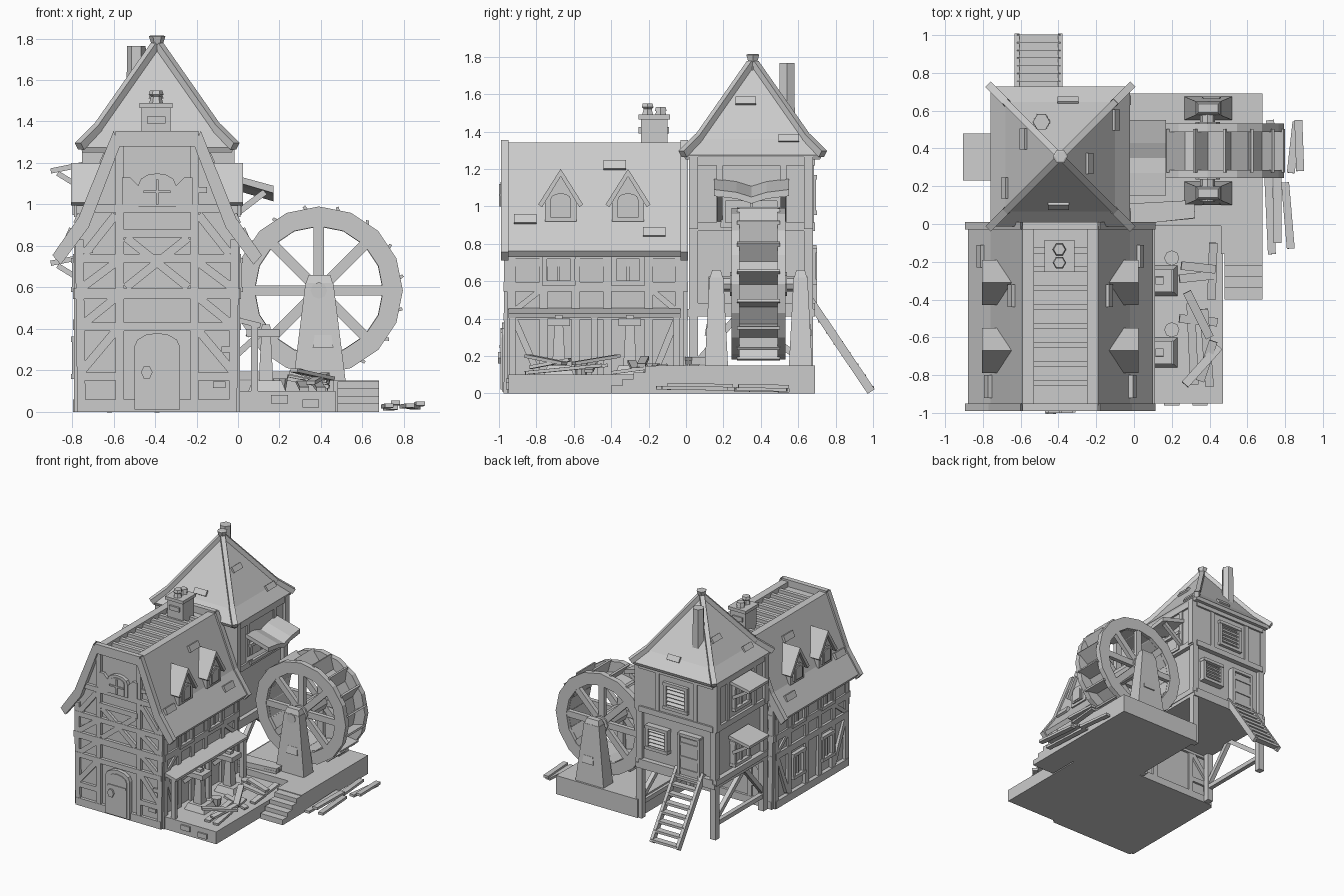
import bpy, math, random
from mathutils import Vector as V
random.seed(4)
CX = -0.39  # house centre line


def mesh(name, verts, faces):
    me = bpy.data.meshes.new(name)
    me.from_pydata([tuple(v) for v in verts], [], faces)
    me.update()
    ob = bpy.data.objects.new(name, me)
    bpy.context.collection.objects.link(ob)
    return ob


def loft(name, rings, caps=True):
    n, m = len(rings[0]), len(rings)
    faces = [(i*n+j, i*n+(j+1) % n, (i+1)*n+(j+1) % n, (i+1)*n+j) for i in range(m-1) for j in range(n)]
    if caps:
        faces += [tuple(range(n))[::-1], tuple(range((m-1)*n, m*n))]
    else:
        faces += [((m-1)*n+j, (m-1)*n+(j+1) % n, (j+1) % n, j) for j in range(n)]
    return mesh(name, [v for r in rings for v in r], faces)


def box(name, x0, x1, y0, y1, z0, z1, t=0, ty=None):
    ty = t if ty is None else ty
    sq = lambda a, b, z: [(x0+a, y0+b, z), (x1-a, y0+b, z), (x1-a, y1-b, z), (x0+a, y1-b, z)]
    return loft(name, [sq(0, 0, z0), sq(t, ty, z1)])


def beam(name, p, q, w, d, n=(0, 0, 1)):
    p, q, n = V(p), V(q), V(n)
    z = (q-p).normalized()
    x = n.cross(z).normalized()*w/2
    y = z.cross(x).normalized()*d/2
    return loft(name, [[c-x-y, c+x-y, c+x+y, c-x+y] for c in (p, q)])


def extrude_y(name, pts, y0, y1):
    return loft(name, [[(x, y, z) for x, z in pts] for y in (y1, y0)])


def poly(name, x, y, levels, n=6):
    return loft(name, [[(x+r*math.cos(2*math.pi*i/n), y+r*math.sin(2*math.pi*i/n), z) for i in range(n)]
                       for r, z in levels])


class Wall:  # local wall frame: u along, v up, d out
    def __init__(s, o, u, n):
        s.o, s.u, s.n = V(o), V(u), V(n)

    def at(s, u, v, d=0):
        return s.o + s.u*u + V((0, 0, v)) + s.n*d

    def timber(s, name, u0, v0, u1, v1, w=0.04, d=0.04):
        beam(name, s.at(u0, v0), s.at(u1, v1), w, d, s.n)

    def panel(s, name, pts, d0, d1):
        loft(name, [[s.at(u, v, d) for u, v in pts] for d in (d0, d1)])

    def window(s, u, v, w, h, slats=0):
        for k in (-1, 1):
            s.timber('window_jamb', u+k*w/2, v-h/2, u+k*w/2, v+h/2, 0.025, 0.06)
            s.timber('window_rail', u-w/2-0.015, v+k*h/2, u+w/2+0.015, v+k*h/2, 0.025, 0.07)
        s.timber('window_pane', u, v-h/2, u, v+h/2, w, 0.015)
        if slats:
            for i in range(slats):
                c = v-h/2+h*(i+1)/(slats+1)
                beam('louvre', s.at(u-w/2, c, 0.015), s.at(u+w/2, c, 0.015), h/slats*0.7, 0.01, s.n+V((0, 0, 1)))
        else:
            s.timber('window_bar', u, v-h/2, u, v+h/2, 0.014, 0.04)

    def arch(s, name, u, v, w, h, d0, d1):
        r = w/2
        k = [(u+r*math.cos(math.pi*i/6), v+h-r*0.6+r*0.6*math.sin(math.pi*i/6)) for i in range(7)]
        s.panel(name, [(u-r, v), (u+r, v)]+k, d0, d1)


mir = lambda x: 2*CX-x

# house body, roof shell and barge boards
half = [(-0.02, 0), (0.0, 0.58), (0.005, 0.83), (-0.06, 0.93), (-0.21, 1.3)]
extrude_y('house_body', half+[(mir(x), z) for x, z in half[::-1]], -0.95, -0.01)
slope = [(-0.19, 1.34), (-0.02, 0.93), (0.1, 0.76), (0.08, 0.73), (-0.05, 0.91), (-0.22, 1.3), (-0.25, 1.3), (-0.25, 1.34)]
out = [(-0.18, 1.355), (-0.01, 0.935), (0.115, 0.755)]
inn = [(0.075, 0.71), (-0.06, 0.89), (-0.21, 1.28)]
for m in (lambda x: x, mir):
    extrude_y('roof_slope', [(m(x), z) for x, z in slope], -0.96, -0.01)
    for y in (-0.99, -0.03):
        extrude_y('barge_board', [(m(x), z) for x, z in out+inn], y, y+0.04)
for y in (-0.99, -0.03):
    box('barge_top', mir(-0.19), -0.19, y, y+0.04, 1.28, 1.355)
for i in range(8):
    y = -0.84+i*0.1
    box('roof_batten', -0.53, -0.25, y-0.015, y+0.015, 1.295, 1.325)

# dormers and loose shingles on both slopes
for s in (1, -1):
    X = lambda x: x if s > 0 else mir(x)
    for y in (-0.67, -0.31):
        w = Wall((X(0.0), y, 0), (0, 1, 0), (s, 0, 0))
        loft('dormer_body', [[(X(x), y+a, z) for a, z in ((-0.085, 0.92), (0.085, 0.92), (0.085, 1.05), (0, 1.16), (-0.085, 1.05))]
                             for x in (-0.12, 0.0)])
        for k in (-1, 1):
            loft('dormer_roof', [[(X(x), y+k*a, z) for a, z in ((0, 1.2), (0.12, 1.01), (0.1, 0.995), (0, 1.16))]
                                 for x in (-0.14, 0.025)])
        w.arch('dormer_window_frame', 0, 0.94, 0.11, 0.13, 0, 0.012)
        w.arch('dormer_window', 0, 0.95, 0.08, 0.1, 0, 0.018)
    for y, x, z in ((-0.86, -0.01, 0.93), (-0.38, -0.135, 1.22), (-0.17, 0.03, 0.86)):
        n = V((s*0.9, 0, 0.4))
        beam('loose_shingle', (X(x), y-0.06, z), (X(x), y+0.06, z), 0.05, 0.03, n)

# house chimney
box('house_chimney', -0.465, -0.325, -0.24, -0.1, 1.28, 1.48)
box('chimney_cap', -0.475, -0.315, -0.255, -0.085, 1.465, 1.49)
box('chimney_brick', -0.44, -0.35, -0.255, -0.09, 1.39, 1.425)
for y, h in ((-0.205, 1.55), (-0.135, 1.53)):
    poly('chimney_pot', -0.395, y, [(0.036, 1.48), (0.025, 1.52), (0.036, h-0.02), (0.03, h)])

# front half timbering
F = Wall((CX, -0.955, 0), (1, 0, 0), (0, -1, 0))
B = Wall((CX, -0.01, 0), (1, 0, 0), (0, 1, 0))
for W in (F, B):
    for z, u, t in ((0.03, 0.38, 0.06), (0.41, 0.385, 0.04), (0.57, 0.4, 0.05), (0.74, 0.39, 0.04), (0.98, 0.3, 0.04)):
        W.timber('front_rail', -u, z, u, z, t)
    for k in (-1, 1):
        for seg in ((0.365, 0, 0.375, 0.83), (0.18, 0.02, 0.18, 1.29), (0.365, 0.17, 0.2, 0.17), (0.36, 0.42, 0.2, 0.55),
                    (0.36, 0.2, 0.2, 0.39), (0.36, 0.6, 0.2, 0.72), (0.15, 0.6, -0.15, 0.84), (0.35, 0.76, 0.2, 0.95)):
            W.timber('front_timber', k*seg[0], seg[1], k*seg[2], seg[3], 0.04, 0.035)
    W.timber('front_rail_attic', -0.17, 0.86, 0.17, 0.86, 0.04)
F.arch('door_frame', 0, 0.01, 0.22, 0.37, 0, 0.03)
F.arch('front_door', 0, 0.02, 0.17, 0.33, 0, 0.036)
F.timber('door_strap', -0.08, 0.25, 0.08, 0.25, 0.015, 0.085)
F.panel('door_lock', [(-0.05+0.028*math.cos(i*math.pi/3), 0.19+0.035*math.sin(i*math.pi/3)) for i in range(6)], 0.03, 0.05)
F.arch('attic_window_frame', 0, 0.99, 0.18, 0.16, 0, 0.03)
F.arch('attic_window', 0, 1.0, 0.13, 0.13, 0, 0.036)
F.timber('attic_bar', 0, 1.0, 0, 1.12, 0.012, 0.09)
F.timber('attic_bar', -0.065, 1.06, 0.065, 1.06, 0.012, 0.09)
for k in (-1, 1):
    F.panel('attic_shutter', [(k*0.09, 0.99), (k*0.17, 0.99), (k*0.17, 1.13), (k*0.13, 1.13), (k*0.09, 1.09)], 0, 0.025)
for u, z in ((0.3, 0.13), (0.34, 0.3), (-0.34, 0.78), (0.21, 1.07)):
    F.panel('stone', [(u-0.03, z-0.015), (u+0.03, z-0.015), (u+0.03, z+0.015), (u-0.03, z+0.015)], 0, 0.015)

# house side timbering
for s in (1, -1):
    W = Wall((-0.01 if s > 0 else mir(-0.01), 0, 0), (0, 1, 0), (s, 0, 0))
    for z, t in ((0.03, 0.06), (0.42, 0.05), (0.57, 0.05), (0.74, 0.04)):
        W.timber('side_rail', -0.95, z, -0.02, z, t, 0.05)
    for u in (-0.935, -0.76, -0.59, -0.42, -0.2, -0.035):
        W.timber('side_post', u, 0, u, 0.8, 0.045)
    for u in (-0.68, -0.31):
        W.window(u, 0.66, 0.15, 0.14)
        if s < 0:
            W.window(u, 0.26, 0.13, 0.18)
    for u0, u1 in ((-0.92, -0.78), (-0.05, -0.18)):
        W.timber('side_brace', u0, 0.4, u1, 0.08, 0.035)
        W.timber('side_brace', u0, 0.44, u1, 0.55, 0.03)

# work deck, wheel plinth and steps
box('deck', -0.02, 0.47, -0.95, 0, 0, 0.1)
box('wheel_plinth', -0.05, 0.68, -0.01, 0.69, 0, 0.15)
box('plinth_front', 0.46, 0.68, -0.16, 0, 0, 0.15)
for i in range(4):
    box('step', 0.48, 0.68, -0.22-i*0.06, -0.15-i*0.06, 0, 0.145-i*0.034)
for x, z in ((0.35, 0.04), (0.2, 0.06)):
    box('deck_stone', x-0.04, x+0.04, -0.962, -0.94, z-0.02, z+0.02)

# lean-to shelf and the two work stands below it
beam('lean_to_roof', (0.05, -0.95, 0.43), (0.05, -0.03, 0.43), 0.12, 0.025, (0.25, 0, 1))
for y in (-0.68, -0.3):
    box('stand_base', 0.05, 0.23, y-0.08, y+0.08, 0.1, 0.15, 0.02)
    box('stand_post', 0.1, 0.17, y-0.035, y+0.035, 0.15, 0.42, 0.015)
    box('stand_head', 0.04, 0.2, y-0.06, y+0.06, 0.36, 0.4)
    beam('stand_brace', (0.0, y, 0.28), (0.11, y, 0.38), 0.03, 0.03, (0, 1, 0))
    poly('bucket', 0.2, y+0.12, [(0.03, 0.1), (0.04, 0.16)], 8)
for y in (-0.93, -0.49, -0.05):
    beam('lean_to_post', (0.08, y, 0.1), (0.08, y, 0.42), 0.035, 0.035, (1, 0, 0))

# scattered and stacked planks
for x0, y0, x1, y1, z in ((0.24, -0.29, 0.43, -0.27, 0.14), (0.25, -0.22, 0.43, -0.24, 0.16), (0.28, -0.36, 0.4, -0.6, 0.17),
                          (0.42, -0.1, 0.41, -0.4, 0.12), (0.3, -0.42, 0.32, -0.85, 0.12), (0.42, -0.62, 0.35, -0.83, 0.15),
                          (0.27, -0.85, 0.45, -0.65, 0.17), (0.37, -0.45, 0.4, -0.86, 0.12), (0.24, -0.5, 0.44, -0.52, 0.13)):
    beam('deck_plank', (x0, y0, z+0.03), (x1, y1, z-0.01), 0.045, 0.018)
for i in range(6):
    a = random.uniform(-0.02, 0.02)
    beam('stacked_plank', (-0.02, 0.03+0.03*(i % 3)+a, 0.165+0.02*(i//3)), (0.32, 0.04+0.03*(i % 3)-a, 0.165+0.02*(i//3)), 0.045, 0.02)
for x0, y0, x1, y1, z in ((0.73, -0.16, 0.71, 0.27, 0.03), (0.76, -0.1, 0.76, 0.25, 0.045), (0.83, -0.13, 0.8, 0.22, 0.03),
                          (0.88, 0.28, 0.87, 0.55, 0.04), (0.83, 0.27, 0.86, 0.54, 0.025), (0.75, 0.26, 0.72, 0.55, 0.02)):
    beam('ground_plank', (x0, y0, z), (x1, y1, z-0.005), 0.042, 0.02)

# tower body on stilts
box('tower_lower', -0.71, -0.06, 0.04, 0.65, 0.43, 0.9)
box('tower_upper', -0.73, -0.04, 0.02, 0.675, 0.88, 1.28)
box('tower_floor', -0.74, -0.03, 0.0, 0.69, 0.41, 0.45)
for x in (-0.715, -0.055):
    for y in (0.04, 0.655):
        beam('tower_stilt', (x, y, 0), (x, y, 0.9), 0.05, 0.05, (1, 0, 0))
        beam('tower_corner', (x+(x-CX)*0.04, y, 0.88), (x+(x-CX)*0.04, y, 1.27), 0.05, 0.05, (1, 0, 0))
    beam('stilt_tie', (x, 0, 0.12), (x, 0.66, 0.12), 0.035, 0.035)
    beam('stilt_brace', (x, 0.64, 0.16), (x, 0.3, 0.42), 0.035, 0.035, (1, 0, 0))
    beam('stilt_brace', (x, 0.02, 0.12), (x, 0.28, 0.42), 0.035, 0.035, (1, 0, 0))
TR = Wall((-0.05, 0.35, 0), (0, 1, 0), (1, 0, 0))
TL = Wall((-0.725, 0.35, 0), (0, 1, 0), (-1, 0, 0))
TB = Wall((CX, 0.665, 0), (1, 0, 0), (0, 1, 0))
for W in (TR, TL, TB):
    for z in (0.46, 0.89, 1.24):
        W.timber('tower_rail', -0.33, z, 0.33, z, 0.045, 0.05)
    for k in (-1, 1):
        W.timber('tower_post', k*0.17, 0.88, k*0.17, 1.25, 0.035)
TB.window(0, 1.06, 0.19, 0.19, 5)
TB.window(0.17, 0.68, 0.17, 0.17, 5)
TB.timber('back_door', -0.12, 0.44, -0.12, 0.76, 0.17, 0.05)
for k in (-1, 1):
    TB.timber('back_door_jamb', -0.12+k*0.09, 0.44, -0.12+k*0.09, 0.78, 0.025, 0.07)
for z in (0.5, 0.6, 0.71, 0.78):
    TB.timber('back_door_rail', -0.22, z, 0.0-0.02, z, 0.025, 0.065)
TL.window(0.0, 1.06, 0.18, 0.18)
TL.window(0.0, 0.61, 0.18, 0.18)
TR.window(0.0, 0.97, 0.3, 0.14)

# awnings
for z in (1.18, 0.735):
    beam('side_awning', (-0.81, 0.23, z), (-0.81, 0.48, z), 0.19, 0.025, (-0.2, 0, 1))
    for y in (0.26, 0.45):
        beam('awning_strut', (-0.74, y, z-0.11), (-0.87, y, z-0.03), 0.025, 0.025, (0, 1, 0))
for y0, y1, z0, z1 in ((0.15, 0.27, 1.12, 1.105), (0.27, 0.35, 1.105, 1.08), (0.35, 0.43, 1.08, 1.105), (0.43, 0.55, 1.105, 1.12)):
    loft('wheel_awning', [[(-0.05, y, z+0.03), (0.17, y, z-0.03), (0.17, y, z-0.065), (-0.05, y, z)] for y, z in ((y0, z0), (y1, z1))])
for y in (0.18, 0.52):
    beam('wheel_awning_strut', (-0.04, y, 0.93), (0.13, y, 1.06), 0.03, 0.03, (0, 1, 0))

# tower roof with hips, finial, chimney and shingles
cy = 0.357
sq = lambda h, z: [(CX+a*h, cy+b*h, z) for a, b in ((-1, -1), (1, -1), (1, 1), (-1, 1))]
loft('tower_roof', [sq(0.36, 1.25), sq(0.37, 1.275), sq(0.29, 1.36), sq(0.01, 1.76)])
for a in (-1, 1):
    for b in (-1, 1):
        pt = lambda h, z: (CX+a*h, cy+b*h, z)
        beam('hip_low', pt(0.375, 1.28), pt(0.285, 1.37), 0.04, 0.04, (a, b, 2))
        beam('hip_high', pt(0.29, 1.365), pt(0.01, 1.765), 0.035, 0.035, (a, b, 2))
poly('finial', CX, cy, [(0.035, 1.72), (0.025, 1.765), (0.04, 1.81), (0.03, 1.815)])
poly('tower_chimney', -0.49, 0.54, [(0.05, 1.35), (0.045, 1.765)])
for x, y in ((-0.1, 0.55), (-0.24, 0.32), (-0.58, 0.45), (-0.68, 0.19), (-0.35, 0.65), (-0.4, 0.1)):
    dx, dy = x-CX, y-cy
    r = max(abs(dx), abs(dy))
    n = V((math.copysign(1, dx), 0, 0)) if abs(dx) > abs(dy) else V((0, math.copysign(1, dy), 0))
    z = 1.775-r*1.43
    t = n.cross(V((0, 0, 1)))*0.055
    beam('tower_shingle', V((x, y, z))-t, V((x, y, z))+t, 0.045, 0.03, n*1.43+V((0, 0, 1)))

# ladder to the back door
for x in (-0.62, -0.39):
    beam('ladder_rail', (x, 0.66, 0.5), (x, 0.99, 0.01), 0.025, 0.045, (0, 1, 0.7))
for i in range(8):
    t = (i+0.5)/8
    box('ladder_rung', -0.62, -0.39, 0.645+0.33*t, 0.695+0.33*t, 0.47-0.48*t, 0.49-0.48*t)

# water wheel
wx, wy, wz, N = 0.39, 0.388, 0.585, 16
P = lambda r, i, y: V((wx+r*math.cos(2*math.pi*i/N), y, wz+r*math.sin(2*math.pi*i/N)))


def ring(name, r0, r1, y0, y1):
    loft(name, [[P(r, i, y) for i in range(N)] for r, y in ((r0, y0), (r1, y0), (r1, y1), (r0, y1))], False)


for y in (0.265, 0.51):
    ring('wheel_rim', 0.31, 0.405, y-0.022, y+0.022)
    for i in range(0, N, 2):
        beam('spoke', P(0.0, i, y), P(0.33, i, y), 0.05, 0.035, (0, 1, 0))
ring('wheel_lining', 0.308, 0.32, 0.27, 0.505)
for i in range(N):
    beam('paddle', P(0.31, i, wy), P(0.412, i+0.45, wy), 0.015, 0.23, (0, 1, 0))
loft('axle', [[V((wx, y, wz))+V((0.04*math.cos(a*math.pi/4), 0, 0.04*math.sin(a*math.pi/4))) for a in range(8)] for y in (0.12, 0.65)])
loft('hub', [[V((wx, y, wz))+V((0.065*math.cos(a*math.pi/4), 0, 0.065*math.sin(a*math.pi/4))) for a in range(8)] for y in (0.235, 0.54)])
for y0, y1, yo in ((0.1, 0.225, 0.125), (0.55, 0.675, 0.65)):
    box('wheel_support', 0.265, 0.52, y0, y1, 0.14, 0.62, 0.06, 0.025)
    box('support_cap', 0.325, 0.46, y0+0.025, y1-0.025, 0.61, 0.66, 0.015)
    box('support_stone', 0.36, 0.46, yo-0.025, yo+0.025, 0.31, 0.37, 0.01)
